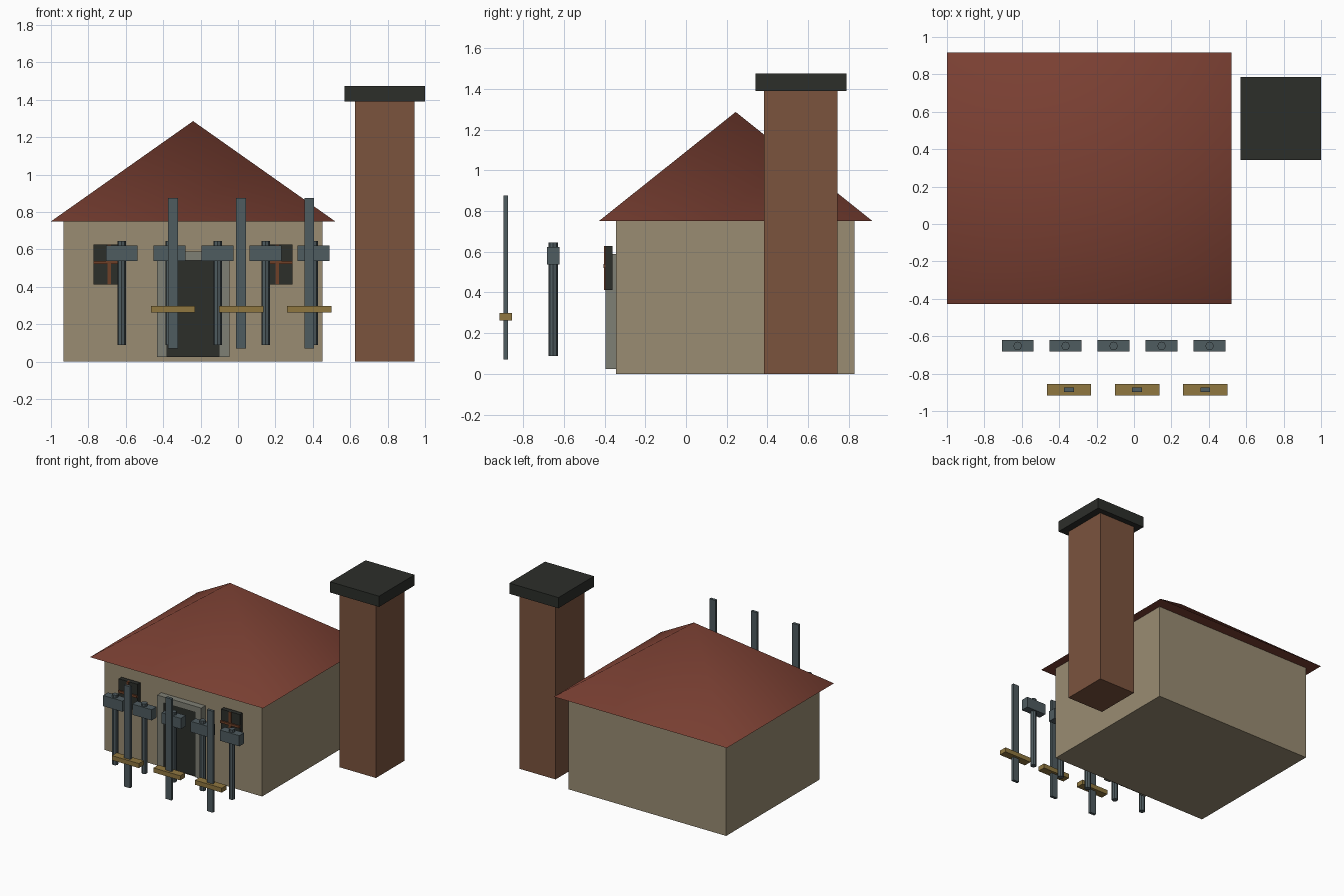
import bpy, math

if "Cube" in bpy.data.objects:
    bpy.data.objects.remove(bpy.data.objects["Cube"])


def mat(name, rgb):
    m = bpy.data.materials.new(name)
    m.diffuse_color = (*[(c / 255) ** 2.2 for c in rgb], 1)
    m.use_nodes = True
    m.node_tree.nodes["Principled BSDF"].inputs["Base Color"].default_value = m.diffuse_color
    return m


PLASTER = mat("plaster", (152, 139, 114))
TILE = mat("roof_tile", (122, 66, 54))
BRICK = mat("brick", (122, 84, 64))
DARK = mat("dark", (48, 50, 46))
STONE = mat("stone", (126, 127, 116))
STEEL = mat("steel", (80, 92, 96))
BRASS = mat("brass", (142, 118, 66))
WOOD = mat("wood", (110, 66, 44))


def box(name, x, y, z, m):
    """Box from (min, max) pairs."""
    bpy.ops.mesh.primitive_cube_add(size=1, location=[(a + b) / 2 for a, b in (x, y, z)])
    o = bpy.context.object
    o.name = name
    o.scale = [b - a for a, b in (x, y, z)]
    bpy.ops.object.transform_apply(location=False, rotation=False, scale=True)
    o.data.materials.append(m)
    return o


def around(c, w):
    return (c - w / 2, c + w / 2)


CX, CY = -0.24, 0.244   # house centre

# House walls
box("house_walls", around(CX, 1.385), around(CY - 0.002, 1.172), (0, 0.75), PLASTER)

# Pyramid roof with softly shaded hips
bpy.ops.mesh.primitive_cone_add(vertices=4, radius1=math.sqrt(0.5), depth=0.536,
                                location=(CX, CY, 0.75 + 0.268), rotation=(0, 0, math.pi / 4))
roof = bpy.context.object
roof.name = "roof"
bpy.ops.object.transform_apply(location=False, rotation=True, scale=False)
roof.scale = (1.52, 1.345, 1)
bpy.ops.object.transform_apply(location=False, rotation=False, scale=True)
roof.data.materials.append(TILE)
bpy.ops.object.shade_smooth_by_angle(angle=math.radians(70))

# Chimney and cap
box("chimney", around(0.784, 0.318), around(0.564, 0.36), (0, 1.39), BRICK)
box("chimney_cap", around(0.785, 0.43), around(0.564, 0.446), (1.39, 1.475), DARK)

# Door with frame
for side in (-1, 1):
    box("door_jamb", around(CX + side * 0.166, 0.055), (-0.395, -0.344), (0.025, 0.588), STONE)
box("door_lintel", around(CX, 0.277), (-0.395, -0.344), (0.54, 0.588), STONE)
box("door", around(CX, 0.277), (-0.38, -0.344), (0.025, 0.54), DARK)

# Windows with crossed bars
for side in (-1, 1):
    wx = CX + side * 0.449
    box("window", around(wx, 0.166), (-0.395, -0.36), (0.413, 0.627), DARK)
    box("window_upright_bar", around(wx, 0.018), (-0.402, -0.38), (0.413, 0.627), WOOD)
    box("window_cross_bar", around(wx, 0.166), (-0.405, -0.38), (0.521, 0.539), WOOD)

# Row of hammers
for i in range(5):
    x = -0.622 + i * 0.2565
    bpy.ops.mesh.primitive_cylinder_add(vertices=8, radius=0.023, depth=0.556,
                                        location=(x, -0.652, 0.366))
    handle = bpy.context.object
    handle.name = "hammer_handle"
    handle.data.materials.append(STEEL)
    box("hammer_head", around(x, 0.17), around(-0.652, 0.062), (0.537, 0.622), STEEL)

# Row of swords
for i in range(3):
    x = -0.347 + i * 0.364
    box("sword_blade", around(x, 0.053), around(-0.886, 0.022), (0.07, 0.875), STEEL)
    box("sword_guard", around(x, 0.236), around(-0.886, 0.062), (0.262, 0.298), BRASS)
